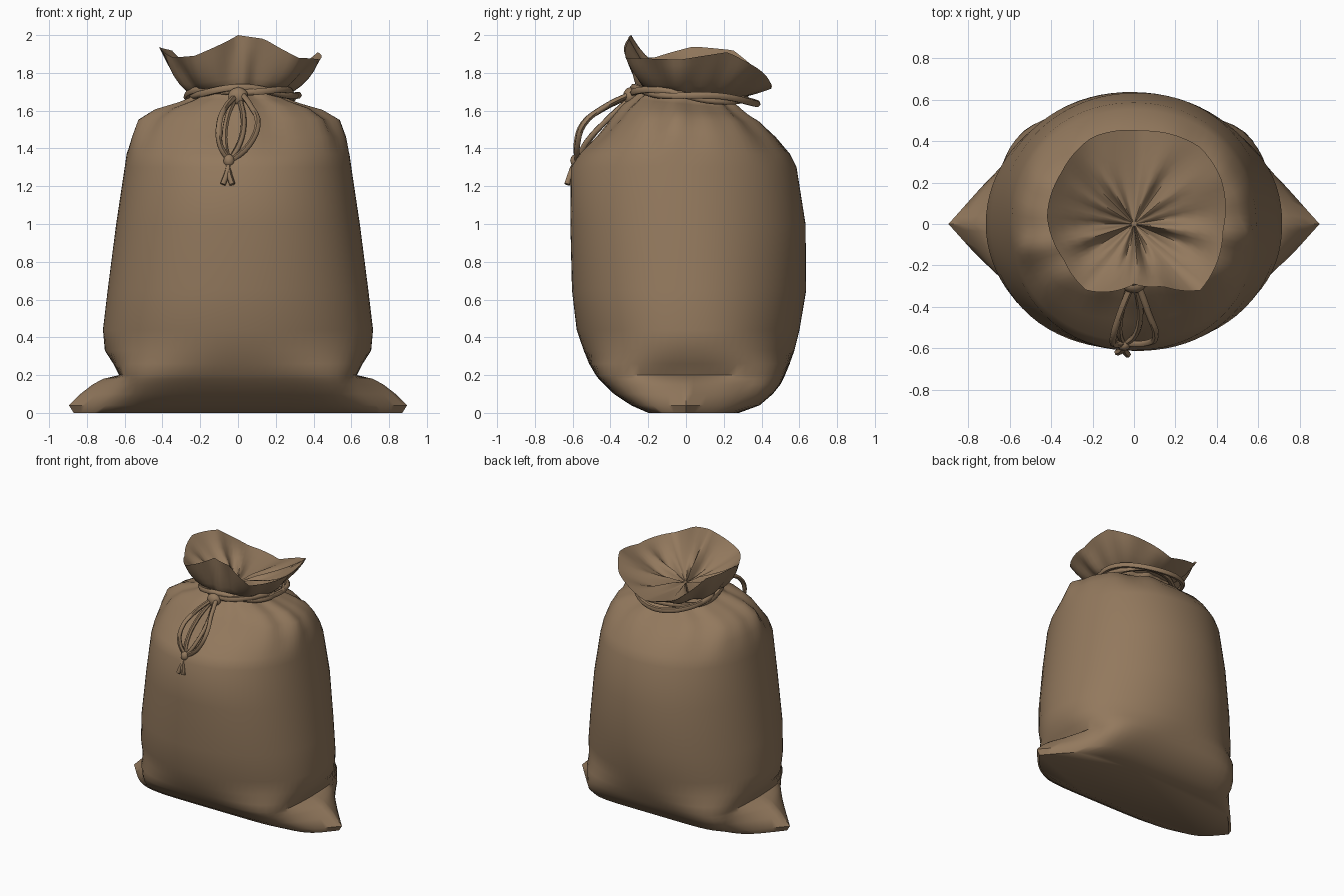
import bpy, bmesh, math

if "Cube" in bpy.data.objects:
    bpy.data.objects.remove(bpy.data.objects["Cube"], do_unlink=True)

SEGMENTS = 80
ANGLES = [2 * math.pi * i / SEGMENTS for i in range(SEGMENTS)]


def make_material(name, colour):
    mat = bpy.data.materials.new(name)
    mat.use_nodes = True
    mat.diffuse_color = colour
    shader = mat.node_tree.nodes["Principled BSDF"]
    shader.inputs["Base Color"].default_value = colour
    shader.inputs["Roughness"].default_value = 0.9
    return mat


burlap = make_material("brown burlap", (0.29, 0.19, 0.11, 1))


def finish(obj, angle):
    obj.data.materials.clear()
    obj.data.materials.append(burlap)
    bpy.ops.object.select_all(action="DESELECT")
    obj.select_set(True)
    bpy.context.view_layer.objects.active = obj
    bpy.ops.object.shade_smooth_by_angle(angle=math.radians(angle))


def ramp(low, high, value):
    t = min(max((value - low) / (high - low), 0), 1)
    return t * t * (3 - 2 * t)


def folds(a):
    """Irregular gathered pleats around the neck."""
    return 0.6 * math.cos(9 * a + 0.8) + 0.4 * math.cos(14 * a + 2)


def loft(name, rings, angle, cap_bottom=False, cap_top=False):
    """Skin a stack of rings into one mesh."""
    bm = bmesh.new()
    loops = [[bm.verts.new(p) for p in ring] for ring in rings]
    for low, high in zip(loops, loops[1:]):
        for i in range(SEGMENTS):
            j = (i + 1) % SEGMENTS
            bm.faces.new((low[i], low[j], high[j], high[i]))
    if cap_bottom:
        bm.faces.new(loops[0][::-1])
    if cap_top:
        bm.faces.new(loops[-1])
    mesh = bpy.data.meshes.new(name)
    bm.to_mesh(mesh)
    bm.free()
    obj = bpy.data.objects.new(name, mesh)
    bpy.context.collection.objects.link(obj)
    finish(obj, angle)


# Sack body: height, half width, front depth, back depth, corner length
PROFILE = [
    (0, .60, .20, .28, .27), (.04, .61, .29, .39, .285), (.10, .615, .38, .46, .22),
    (.15, .615, .43, .50, .155), (.18, .615, .46, .515, .10), (.20, .62, .475, .525, .01),
    (.26, .66, .51, .55, 0), (.33, .705, .54, .575, 0), (.44, .715, .58, .60, 0),
    (.65, .69, .61, .63, 0), (1, .645, .615, .63, 0), (1.3, .60, .61, .585, 0),
    (1.37, .59, .565, .55, 0), (1.46, .565, .47, .475, 0), (1.55, .52, .38, .39, 0),
    (1.60, .43, .325, .33, 0), (1.635, .31, .28, .29, 0), (1.66, .25, .25, .26, 0),
    (1.70, .235, .235, .25, 0),
]


def body_ring(z, half_width, front, back, ear):
    ring = []
    gather = 0.07 * ramp(1.35, 1.68, z)
    tilt = 0.1 * ramp(1.5, 1.65, z)
    # boxy base turning into an oval body
    square = 6 - 3.9 * ramp(.07, .36, z)
    for a in ANGLES:
        c, s = math.cos(a), math.sin(a)
        reach = (abs(c) ** square + abs(s) ** square) ** (-1 / square)
        reach *= 1 + gather * folds(a)
        # soft dents in the cloth
        reach *= 1 + 0.012 * math.sin(3 * a + 4 * z) * math.sin(2.5 * z) * (1 - abs(c) ** 8)
        x = half_width * c * reach
        y = (back if s > 0 else front) * s * reach
        # pinched bottom corner
        x += math.copysign(ear * max(0, 1 - abs(y) / 0.32), c)
        ring.append((x, y, z - tilt * y))
    return ring


loft("sack_body", [body_ring(*row) for row in PROFILE], 50, cap_bottom=True)

# Collar rim: flared opening, tall in front and low at the back
RIM = [
    (.43, -.03, 1.87), (.42, .22, 1.91), (.32, .37, 1.83), (.04, .45, 1.715),
    (-.2, .42, 1.77), (-.35, .25, 1.92), (-.42, .04, 1.94), (-.34, -.17, 1.88),
    (-.23, -.32, 1.89), (0, -.29, 2), (.14, -.3, 1.98), (.32, -.32, 1.88),
]


def rim_point(a):
    """Follow the rim in polar form, blending between its points."""
    turn = 2 * math.pi
    polar = sorted((math.atan2(y, x) % turn, math.hypot(x, y), z) for x, y, z in RIM)
    first, last = polar[0], polar[-1]
    polar = [(last[0] - turn, *last[1:])] + polar + [(first[0] + turn, *first[1:])]
    for p, q in zip(polar, polar[1:]):
        if p[0] <= a <= q[0]:
            t = (a - p[0]) / (q[0] - p[0])
            return p[1] + (q[1] - p[1]) * t, p[2] + (q[2] - p[2]) * t


def collar_ring(t, inside):
    ring = []
    for a in ANGLES:
        rim_radius, rim_z = rim_point(a)
        crease = 0.08 * (1 - t) * folds(a)
        bulge = math.sin(math.pi * t) * folds(a)
        if inside:
            radius = rim_radius * t
            floor = 1.70 + 0.5 * crease * ramp(0, 0.3, t)
            z = floor + (rim_z - floor) * (t ** 1.8 + 0.15 * bulge)
        else:
            neck = 0.235 * (1 + crease)
            radius = neck + (rim_radius - neck) * t ** 0.72
            floor = 1.685 - 0.1 * neck * math.sin(a)
            z = floor + (rim_z - floor) * t ** 1.2
        radius *= 1 + 0.05 * bulge
        ring.append((radius * math.cos(a), radius * math.sin(a), z))
    return ring


outside = [collar_ring(t, False) for t in (0, .15, .3, .5, .7, .85, 1)]
lining = [collar_ring(t, True) for t in (.95, .85, .7, .55, .4, .25, .12, .03)]
loft("gathered_collar", outside + lining, 55, cap_top=True)


# Cord pieces
def cord(name, points, radius, closed=False):
    curve = bpy.data.curves.new(name, "CURVE")
    curve.dimensions = "3D"
    curve.resolution_u = 4
    curve.bevel_depth = radius
    curve.bevel_resolution = 1
    curve.use_fill_caps = True
    spline = curve.splines.new("BEZIER")
    spline.bezier_points.add(len(points) - 1)
    spline.use_cyclic_u = closed
    for knot_point, co in zip(spline.bezier_points, points):
        knot_point.co = co
        knot_point.handle_left_type = knot_point.handle_right_type = "AUTO"
    source = bpy.data.objects.new(name, curve)
    bpy.context.collection.objects.link(source)
    bpy.context.view_layer.update()
    mesh = bpy.data.meshes.new_from_object(source.evaluated_get(bpy.context.evaluated_depsgraph_get()))
    bpy.data.objects.remove(source)
    obj = bpy.data.objects.new(name, mesh)
    bpy.context.collection.objects.link(obj)
    finish(obj, 60)


def neck_loop(grow, phase):
    """Two strands winding about each other round the neck."""
    loop = []
    for a in ANGLES[::2]:
        twist = 3 * a + phase
        r = 0.275 + grow * max(0, math.sin(a)) + 0.012 * math.cos(twist)
        loop.append((0.02 + r * math.cos(a), r * math.sin(a),
                     1.68 - 0.03 * math.sin(a) + 0.014 * math.sin(twist)))
    return loop


cord("neck_cord_outer", neck_loop(.10, 0), .019, closed=True)
cord("neck_cord_inner", neck_loop(.04, math.pi), .019, closed=True)

# Bow loops falling from the knot down the front
cord("bow_loop_right", [(-.01, -.29, 1.68), (-.07, -.44, 1.61), (-.10, -.545, 1.53),
                        (-.095, -.58, 1.42), (-.05, -.575, 1.34)], .016)
cord("bow_loop_left", [(.02, -.29, 1.69), (.07, -.43, 1.62), (.105, -.54, 1.53),
                       (.06, -.575, 1.42), (-.04, -.575, 1.33)], .016)
cord("hanging_strand_right", [(-.02, -.30, 1.66), (-.06, -.42, 1.55),
                              (-.07, -.53, 1.42), (-.05, -.58, 1.33)], .015)
cord("hanging_strand_left", [(.01, -.30, 1.66), (.03, -.42, 1.55),
                             (.01, -.53, 1.43), (-.045, -.58, 1.33)], .015)
cord("cord_tail_right", [(-.045, -.57, 1.35), (-.055, -.605, 1.28), (-.08, -.62, 1.21)], .016)
cord("cord_tail_left", [(-.045, -.57, 1.35), (-.05, -.605, 1.28), (-.03, -.63, 1.21)], .016)


def knot(name, centre, size):
    bpy.ops.mesh.primitive_ico_sphere_add(subdivisions=2, radius=1, location=centre)
    obj = bpy.context.object
    obj.name = name
    obj.scale = size
    finish(obj, 60)


knot("neck_knot", (0, -.295, 1.675), (.055, .04, .05))
knot("tail_knot", (-.048, -.585, 1.335), (.03, .028, .035))
